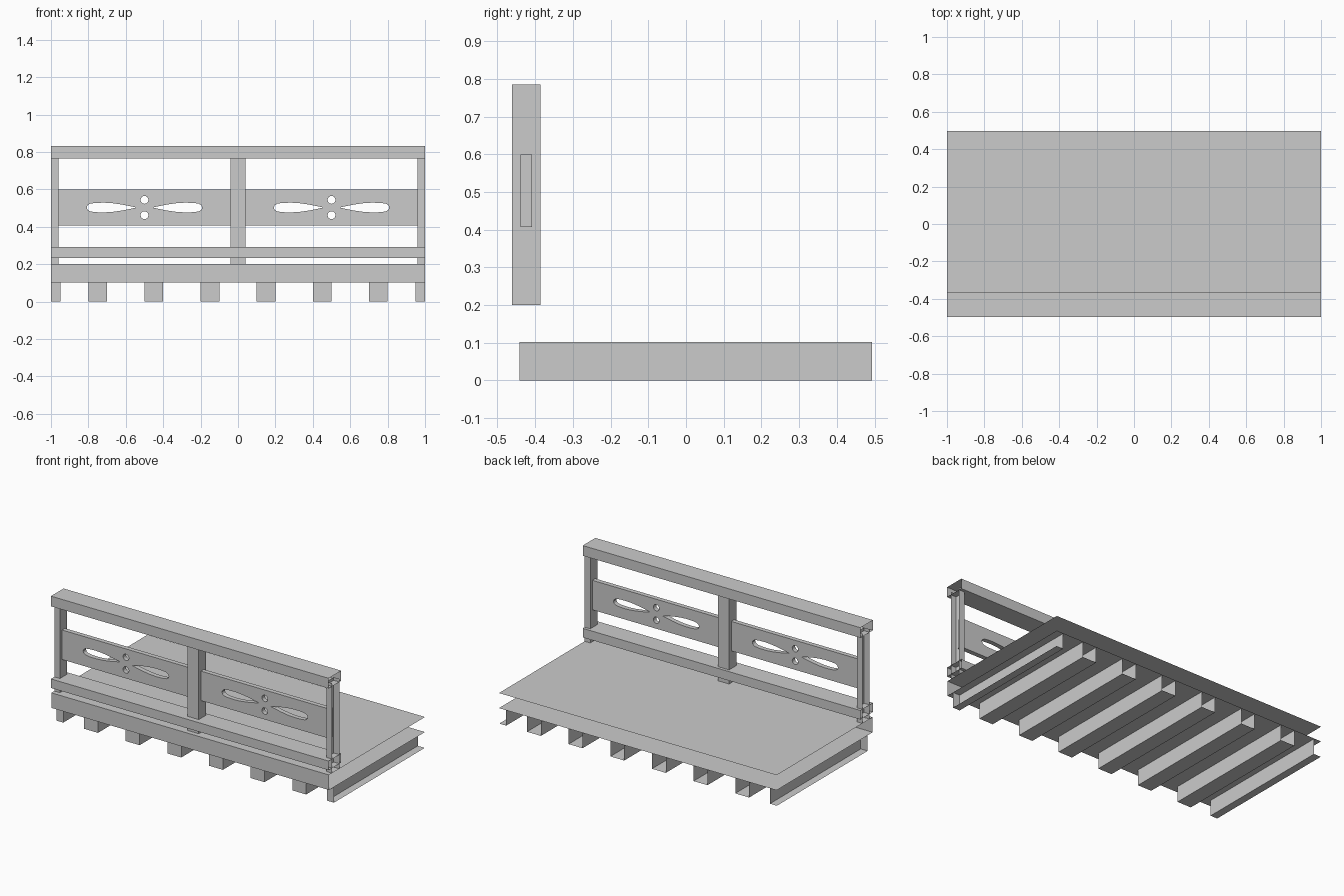
import bpy, bmesh, math

if "Cube" in bpy.data.objects:
    bpy.data.objects.remove(bpy.data.objects["Cube"])


def box(name, x, y, z, open_sides=()):
    """Box shell from ranges; open_sides lists the sides left off, e.g. '+x'."""
    bm = bmesh.new()
    bmesh.ops.create_cube(bm, size=1)
    for v in bm.verts:
        for i, (a, b) in enumerate((x, y, z)):
            v.co[i] = b if v.co[i] > 0 else a
    bm.normal_update()
    drop = []
    for f in bm.faces:
        for s in open_sides:
            sign = 1 if s[0] == '+' else -1
            if f.normal['xyz'.index(s[1])] * sign > 0.5:
                drop.append(f)
    bmesh.ops.delete(bm, geom=drop, context='FACES')
    me = bpy.data.meshes.new(name)
    bm.to_mesh(me)
    bm.free()
    ob = bpy.data.objects.new(name, me)
    bpy.context.collection.objects.link(ob)
    return ob


# Deck: top, front and underside sheets, open at both ends and the back
box("deck", (-1, 1), (-0.492, 0.496), (0.102, 0.2), ('+x', '-x', '+y'))

# Joists under the deck, open at the back; the outer two are half width
for i in range(6):
    x = -0.75 + 0.3 * i
    box("joist", (x - 0.05, x + 0.05), (-0.441, 0.493), (0, 0.102), ('+y', '+z'))
box("joist_end_left", (-1, -0.95), (-0.441, 0.493), (0, 0.102), ('+y', '+z', '-x'))
box("joist_end_right", (0.95, 1), (-0.441, 0.493), (0, 0.102), ('+y', '+z', '+x'))

# Rails with open ends
for name, z in (("top_rail", (0.765, 0.831)), ("bottom_rail", (0.233, 0.292))):
    box(name, (-1, 1), (-0.496, -0.366), z, ('+x', '-x'))

# Posts: full in the middle, open halves at the ends
PY, PZ = (-0.461, -0.386), (0.2, 0.785)
box("middle_post", (-0.04, 0.04), PY, PZ, ('+z', '-z'))
box("end_post_left", (-1, -0.96), PY, PZ, ('+z', '-z', '-x'))
box("end_post_right", (0.96, 1), PY, PZ, ('+z', '-z', '+x'))


# Pierced panels: outline plus circle and teardrop cut-outs
def add_loop(curve, pts):
    sp = curve.splines.new('POLY')
    sp.points.add(len(pts) - 1)
    for p, (u, v) in zip(sp.points, pts):
        p.co = (u, v, 0, 1)
    sp.use_cyclic_u = True


half_drop = [(0.075, 0.007), (0.12, 0.016), (0.17, 0.023), (0.215, 0.026),
             (0.26, 0.025), (0.29, 0.021), (0.304, 0.012)]
drop = [(0.043, 0)] + half_drop + [(0.309, 0)] + [(u, -v) for u, v in reversed(half_drop)]

for name, cx in (("panel_left", -0.5), ("panel_right", 0.5)):
    cu = bpy.data.curves.new(name + "_outline", 'CURVE')
    cu.dimensions = '2D'
    cu.fill_mode = 'BOTH'
    cu.extrude = 0.015
    add_loop(cu, [(-0.465, -0.096), (0.465, -0.096), (0.465, 0.096), (-0.465, 0.096)])
    for side in (-1, 1):
        add_loop(cu, [(side * u, v) for u, v in drop])
        add_loop(cu, [(0.021 * math.cos(a * math.pi / 8),
                       side * 0.041 + 0.021 * math.sin(a * math.pi / 8)) for a in range(16)])
    tmp = bpy.data.objects.new(name + "_curve", cu)
    bpy.context.collection.objects.link(tmp)
    dg = bpy.context.evaluated_depsgraph_get()
    me = bpy.data.meshes.new_from_object(tmp.evaluated_get(dg))
    bpy.data.objects.remove(tmp)
    for p in me.polygons:
        p.use_smooth = False
    ob = bpy.data.objects.new(name, me)
    ob.location = (cx, -0.4235, 0.503)
    ob.rotation_euler = (math.pi / 2, 0, 0)
    bpy.context.collection.objects.link(ob)
